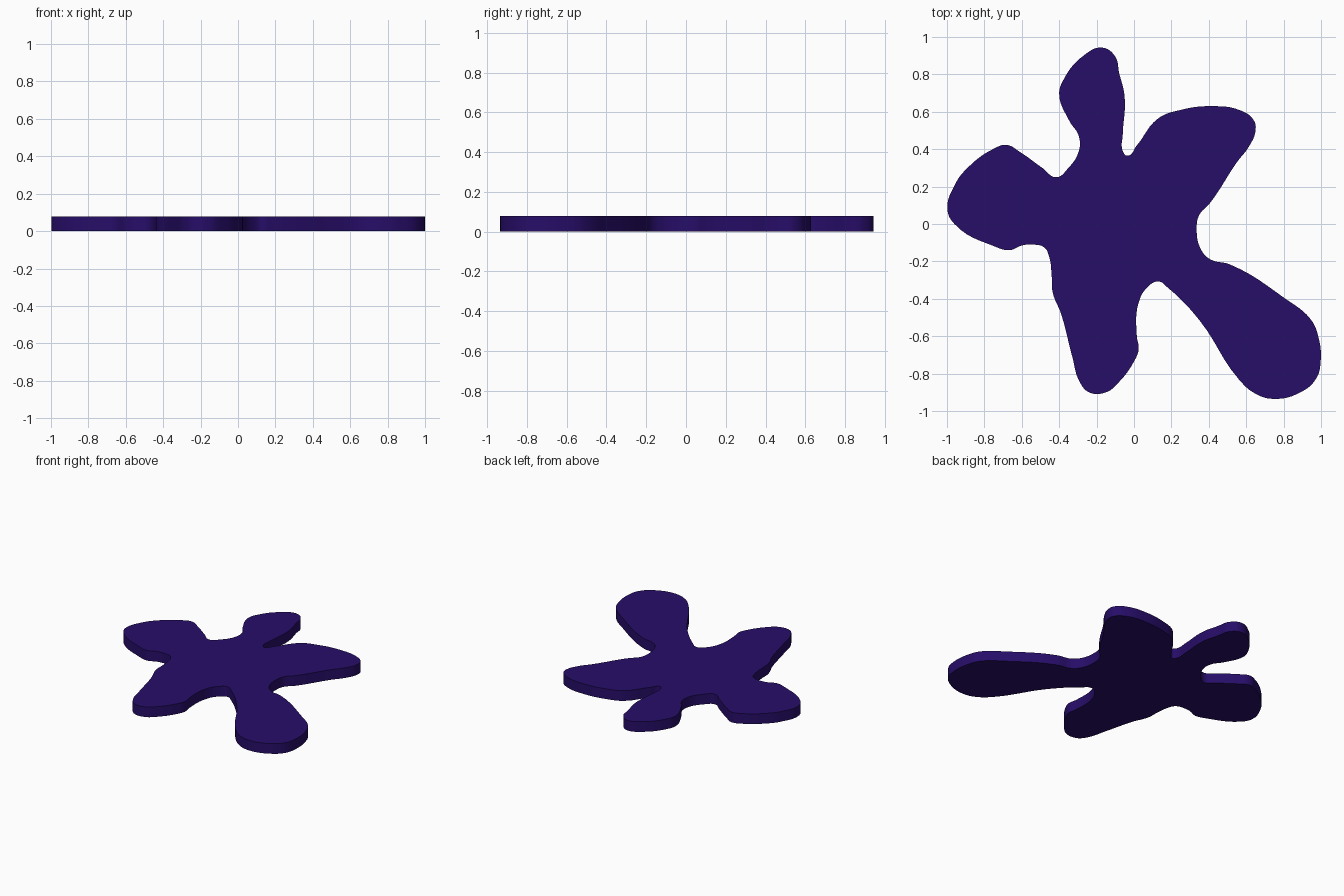
import bpy

if "Cube" in bpy.data.objects:
    bpy.data.objects.remove(bpy.data.objects["Cube"])

HEIGHT = 0.077

# Outline of the splat seen from above, clockwise from the top lobe
OUTLINE = [
    # top lobe, right side
    (-.17, .943), (-.10, .895), (-.08, .81), (-.05, .68), (-.06, .48),
    (-.06, .39), (-.035, .365), (.015, .42),
    # upper right lobe
    (.13, .565), (.25, .61), (.41, .63), (.57, .607), (.64, .555), (.65, .50),
    (.615, .415), (.55, .33), (.405, .11), (.35, .05), (.335, -.02), (.36, -.14),
    (.41, -.19), (.51, -.215),
    # lower right lobe
    (.81, -.40), (.945, -.51), (.985, -.60), (.998, -.735), (.975, -.825),
    (.89, -.90), (.745, -.935), (.645, -.905), (.56, -.83), (.35, -.515),
    (.18, -.34), (.13, -.307), (.075, -.335), (.025, -.42),
    # bottom lobe
    (.015, -.60), (.025, -.67), (0, -.735), (-.085, -.85), (-.15, -.90),
    (-.24, -.90), (-.29, -.845), (-.33, -.71), (-.39, -.48), (-.435, -.365),
    (-.44, -.28), (-.455, -.17), (-.48, -.125), (-.54, -.11),
    # left lobe
    (-.60, -.115), (-.665, -.14), (-.745, -.12), (-.96, 0), (-.998, .08),
    (-.955, .215), (-.90, .29), (-.745, .405), (-.68, .423), (-.61, .385),
    (-.49, .30), (-.415, .25), (-.355, .295), (-.295, .39),
    # top lobe, left side
    (-.295, .47), (-.345, .55), (-.40, .695), (-.375, .775), (-.27, .90),
]

# Closed smooth curve, filled and extruded into a flat plate
curve = bpy.data.curves.new("splat", 'CURVE')
curve.dimensions = '2D'
curve.fill_mode = 'BOTH'
curve.extrude = HEIGHT / 2
curve.resolution_u = 6
spline = curve.splines.new('BEZIER')
spline.bezier_points.add(len(OUTLINE) - 1)
for point, (x, y) in zip(spline.bezier_points, OUTLINE):
    point.co = (x, y, 0)
    point.handle_left_type = point.handle_right_type = 'AUTO'
spline.use_cyclic_u = True

splat = bpy.data.objects.new("splat_plate", curve)
splat.location.z = HEIGHT / 2
bpy.context.collection.objects.link(splat)

# Mesh with welded rim, smooth walls and sharp top and bottom edges
bpy.context.view_layer.objects.active = splat
splat.select_set(True)
bpy.ops.object.convert(target='MESH')
splat = bpy.context.object
bpy.ops.object.mode_set(mode='EDIT')
bpy.ops.mesh.select_all(action='SELECT')
bpy.ops.mesh.remove_doubles(threshold=0.0002)
bpy.ops.mesh.normals_make_consistent(inside=False)
bpy.ops.object.mode_set(mode='OBJECT')
bpy.ops.object.shade_smooth_by_angle()

# Dark indigo colour
indigo = bpy.data.materials.new("indigo")
indigo.diffuse_color = (0.02, 0.004, 0.14, 1)
indigo.use_nodes = True
indigo.node_tree.nodes["Principled BSDF"].inputs["Base Color"].default_value = indigo.diffuse_color
splat.data.materials.clear()
splat.data.materials.append(indigo)
